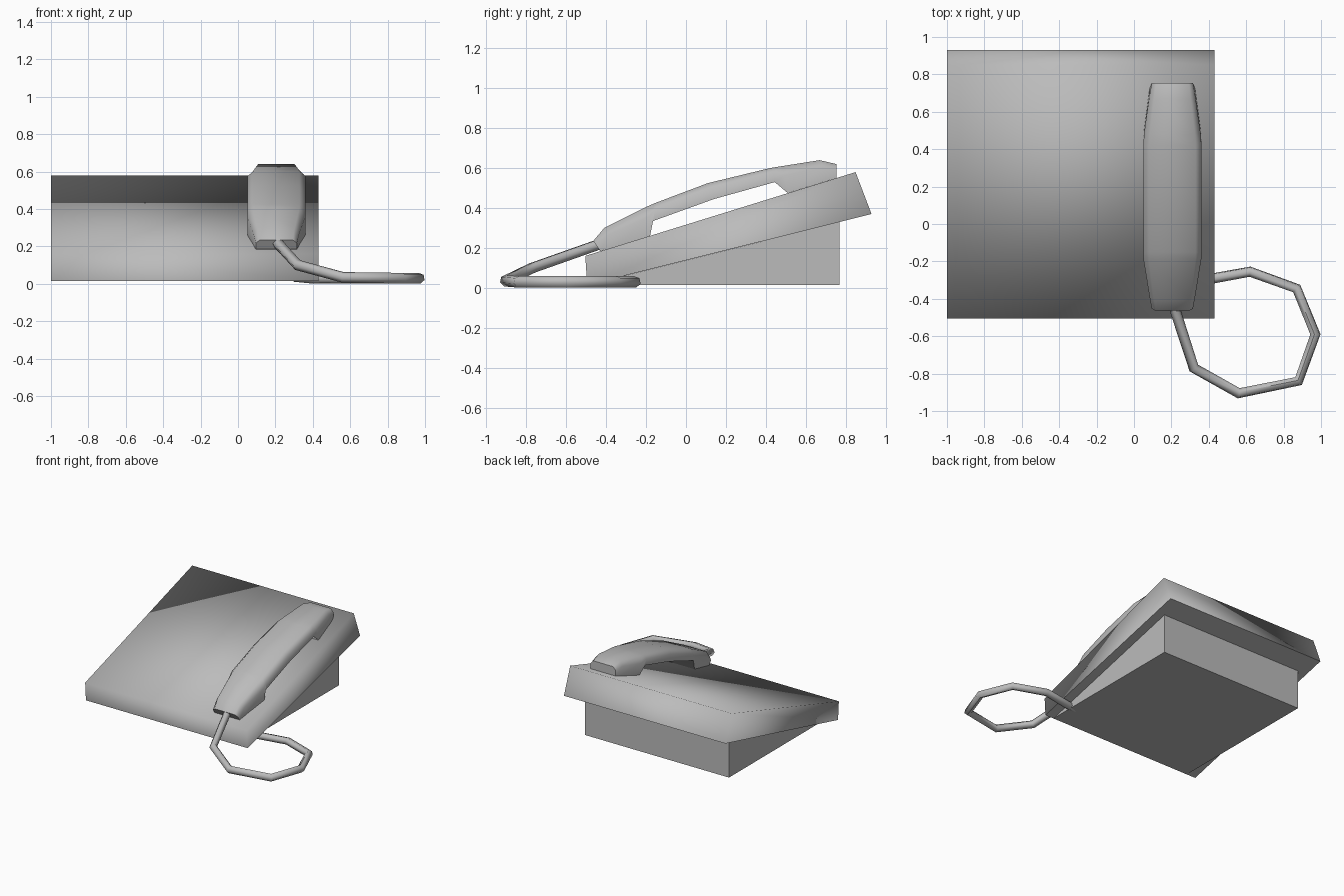
import bpy
import bmesh

cube = bpy.data.objects.get("Cube")
if cube:
    bpy.data.objects.remove(cube, do_unlink=True)

GREY = (0.5, 0.5, 0.5, 1)
grey = bpy.data.materials.new("grey plastic")
grey.use_nodes = True
grey.diffuse_color = GREY
grey.node_tree.nodes["Principled BSDF"].inputs["Base Color"].default_value = GREY


def loft(name, rings):
    """Skin equal closed rings of points and cap both ends."""
    bm = bmesh.new()
    loops = [[bm.verts.new(p) for p in ring] for ring in rings]
    n = len(loops[0])
    for a, b in zip(loops, loops[1:]):
        for i in range(n):
            j = (i + 1) % n
            bm.faces.new((a[i], a[j], b[j], b[i]))
    bm.faces.new(loops[0])
    bm.faces.new(loops[-1])
    bmesh.ops.recalc_face_normals(bm, faces=bm.faces)
    mesh = bpy.data.meshes.new(name)
    bm.to_mesh(mesh)
    bm.free()
    mesh.materials.append(grey)
    obj = bpy.data.objects.new(name, mesh)
    bpy.context.collection.objects.link(obj)
    return obj


def extrude_x(name, profile, x0, x1):
    return loft(name, [[(x, y, z) for y, z in profile] for x in (x0, x1)])


# Sloping body, softly shaded except for its flat underside
body = extrude_x("phone_body",
                 [(-0.495, 0.015), (0.93, 0.37), (0.85, 0.58), (-0.505, 0.16)],
                 -1.0, 0.43)
for face in body.data.polygons:
    face.use_smooth = face.normal.z > -0.7

# Wedge base under the body
extrude_x("wedge_base", [(-0.49, 0.015), (0.77, 0.015), (0.77, 0.33)], -0.92, 0.355)

# Handset: bottom y, z, top y, z and half width along its length
stations = [
    (-0.43, 0.185, -0.465, 0.235, 0.11),
    (-0.35, 0.205, -0.41, 0.30, 0.122),
    (-0.18, 0.26, -0.19, 0.41, 0.155),
    (-0.165, 0.335, -0.15, 0.427, 0.155),
    (0.14, 0.445, 0.11, 0.525, 0.155),
    (0.445, 0.53, 0.42, 0.60, 0.155),
    (0.51, 0.475, 0.48, 0.61, 0.15),
    (0.72, 0.54, 0.67, 0.64, 0.122),
    (0.755, 0.55, 0.755, 0.62, 0.11),
]


def handset_ring(yb, zb, yt, zt, w):
    """Section with bevelled upper corners."""
    ym, zm = yb + (yt - yb) * 0.65, zb + (zt - zb) * 0.65
    half = [(w, yb, zb), (w, ym, zm), (w * 0.8, yt, zt)]
    points = half + [(-x, y, z) for x, y, z in reversed(half)]
    return [(0.205 + x, y, z) for x, y, z in points]


handset = loft("handset", [handset_ring(*s) for s in stations])

# Cord looping from the handset back to the body
path = [(0.21, -0.43, 0.22), (0.32, -0.77, 0.1), (0.56, -0.905, 0.035),
        (0.88, -0.84, 0.03), (0.97, -0.59, 0.03), (0.87, -0.345, 0.03),
        (0.62, -0.255, 0.03), (0.4, -0.295, 0.03), (0.3, -0.32, 0.04)]
curve = bpy.data.curves.new("cord", 'CURVE')
curve.dimensions = '3D'
curve.bevel_depth = 0.029
curve.bevel_resolution = 1
curve.use_fill_caps = True
spline = curve.splines.new('POLY')
spline.points.add(len(path) - 1)
for point, co in zip(spline.points, path):
    point.co = (*co, 1)
curve.materials.append(grey)
cord = bpy.data.objects.new("cord", curve)
bpy.context.collection.objects.link(cord)

# Turn the cord into a mesh and smooth the rounded parts
bpy.ops.object.select_all(action='DESELECT')
cord.select_set(True)
bpy.context.view_layer.objects.active = cord
bpy.ops.object.convert(target='MESH')
handset.select_set(True)
bpy.ops.object.shade_smooth_by_angle(angle=1.1)
